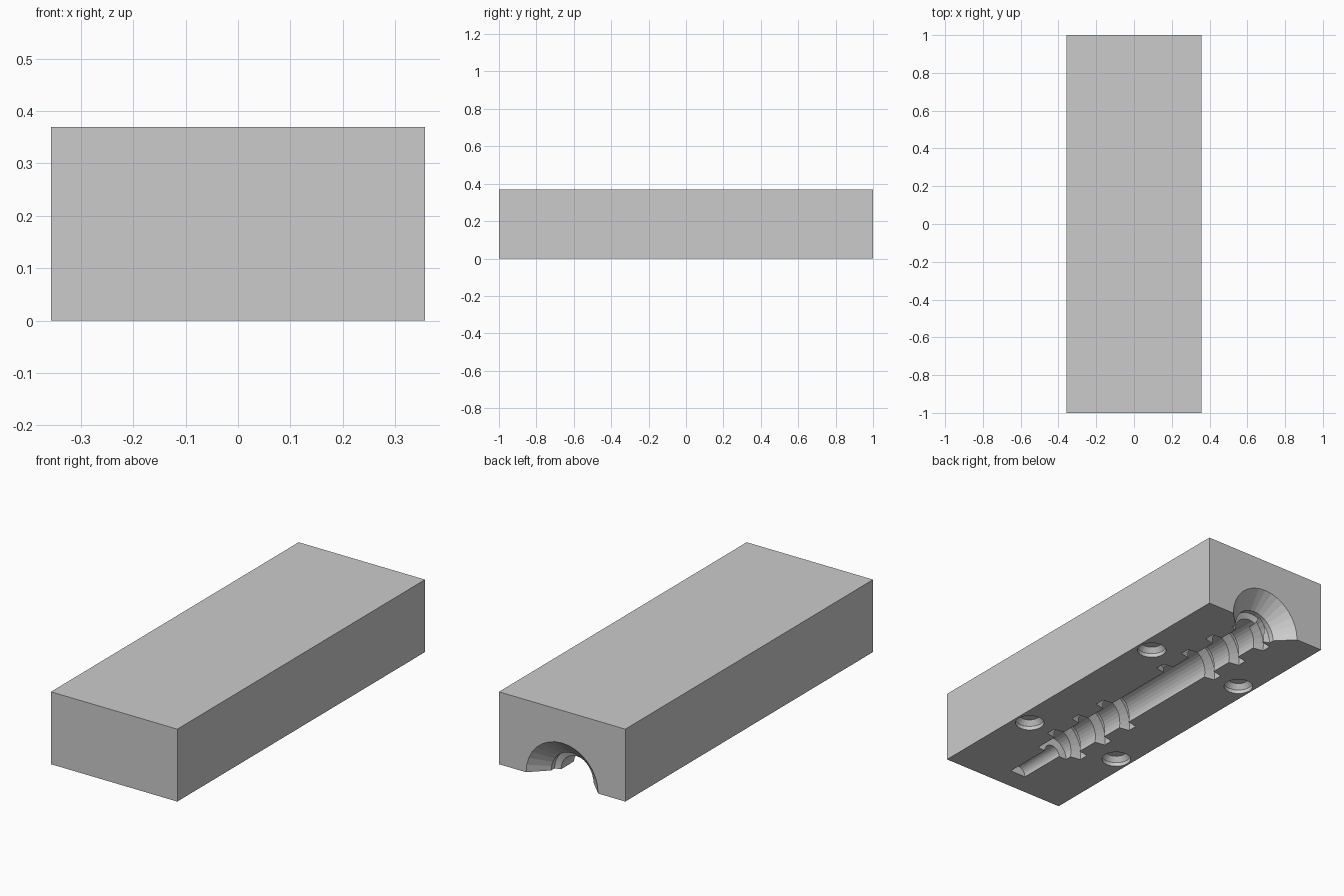
import bpy, bmesh
from math import pi, cos, sin

if "Cube" in bpy.data.objects:
    bpy.data.objects.remove(bpy.data.objects["Cube"], do_unlink=True)

WIDTH, LENGTH, HEIGHT = 0.714, 2.0, 0.37
PITCH = 0.186

grey = bpy.data.materials.new("plain grey")
grey.use_nodes = True
grey.diffuse_color = (0.6, 0.6, 0.6, 1)
grey.node_tree.nodes["Principled BSDF"].inputs["Base Color"].default_value = (0.6, 0.6, 0.6, 1)


def make_object(name, bm):
    bmesh.ops.recalc_face_normals(bm, faces=bm.faces)
    mesh = bpy.data.meshes.new(name)
    bm.to_mesh(mesh)
    bm.free()
    mesh.materials.append(grey)
    obj = bpy.data.objects.new(name, mesh)
    bpy.context.collection.objects.link(obj)
    return obj


def skin(name, rings):
    """Closed solid through rings of equal point count."""
    bm = bmesh.new()
    loops = [[bm.verts.new(p) for p in ring] for ring in rings]
    n = len(loops[0])
    for a, b in zip(loops, loops[1:]):
        for i in range(n):
            j = (i + 1) % n
            bm.faces.new((a[i], a[j], b[j], b[i]))
    bm.faces.new(loops[0])
    bm.faces.new(loops[-1][::-1])
    return make_object(name, bm)


def lathe_y(name, profile, sides=32):
    turns = [2 * pi * i / sides for i in range(sides)]
    return skin(name, [[(r * cos(t), y, r * sin(t)) for t in turns] for y, r in profile])


def lathe_z(name, x, y, profile, sides=24):
    turns = [2 * pi * i / sides for i in range(sides)]
    return skin(name, [[(x + r * cos(t), y + r * sin(t), z) for t in turns] for z, r in profile])


def thread(name, y_start, y_end, y_ref, crest=0.145, root=0.06):
    """Right-handed helical ridge whose crest meets the -x side at y_ref."""
    steps = int((y_start - y_end) / PITCH * 28)
    rings = []
    for k in range(steps + 1):
        y = y_start + (y_end - y_start) * k / steps
        t = pi + 2 * pi * (y_ref - y) / PITCH
        section = [(-0.042, root), (-0.025, crest), (0.025, crest), (0.042, root)]
        rings.append([(r * cos(t), y + dy, r * sin(t)) for dy, r in section])
    return skin(name, rings)


# Solid block
bm = bmesh.new()
bmesh.ops.create_cube(bm, size=1)
for v in bm.verts:
    v.co = (v.co.x * WIDTH, v.co.y * LENGTH, (v.co.z + 0.5) * HEIGHT)
block = make_object("mold_block", bm)

# Screw-shaped cavity: flared head, shank, pin
cutters = [
    lathe_y("shank_cutter", [(1.02, 0.224), (0.917, 0.12), (0.89, 0.12), (0.88, 0.09),
                             (-0.625, 0.09), (-0.625, 0.045), (-0.885, 0.045)]),
    thread("upper_thread_cutter", 0.87, 0.36, 0.65),
    thread("lower_thread_cutter", -0.08, -0.6, -0.37),
]

# Alignment sockets near the four corners
for x in (-0.277, 0.277):
    for y in (-0.465, 0.465):
        cutters.append(lathe_z("socket_cutter", x, y,
                               [(-0.02, 0.07), (0.02, 0.07), (0.045, 0.05)]))

# Carve the cavity and sockets, then discard the cutters
bpy.context.view_layer.objects.active = block
for cutter in cutters:
    cutter.hide_render = True
    mod = block.modifiers.new("carve", "BOOLEAN")
    mod.operation = "DIFFERENCE"
    mod.solver = "EXACT"
    mod.object = cutter
    bpy.ops.object.modifier_apply(modifier=mod.name)
    bpy.data.objects.remove(cutter, do_unlink=True)
